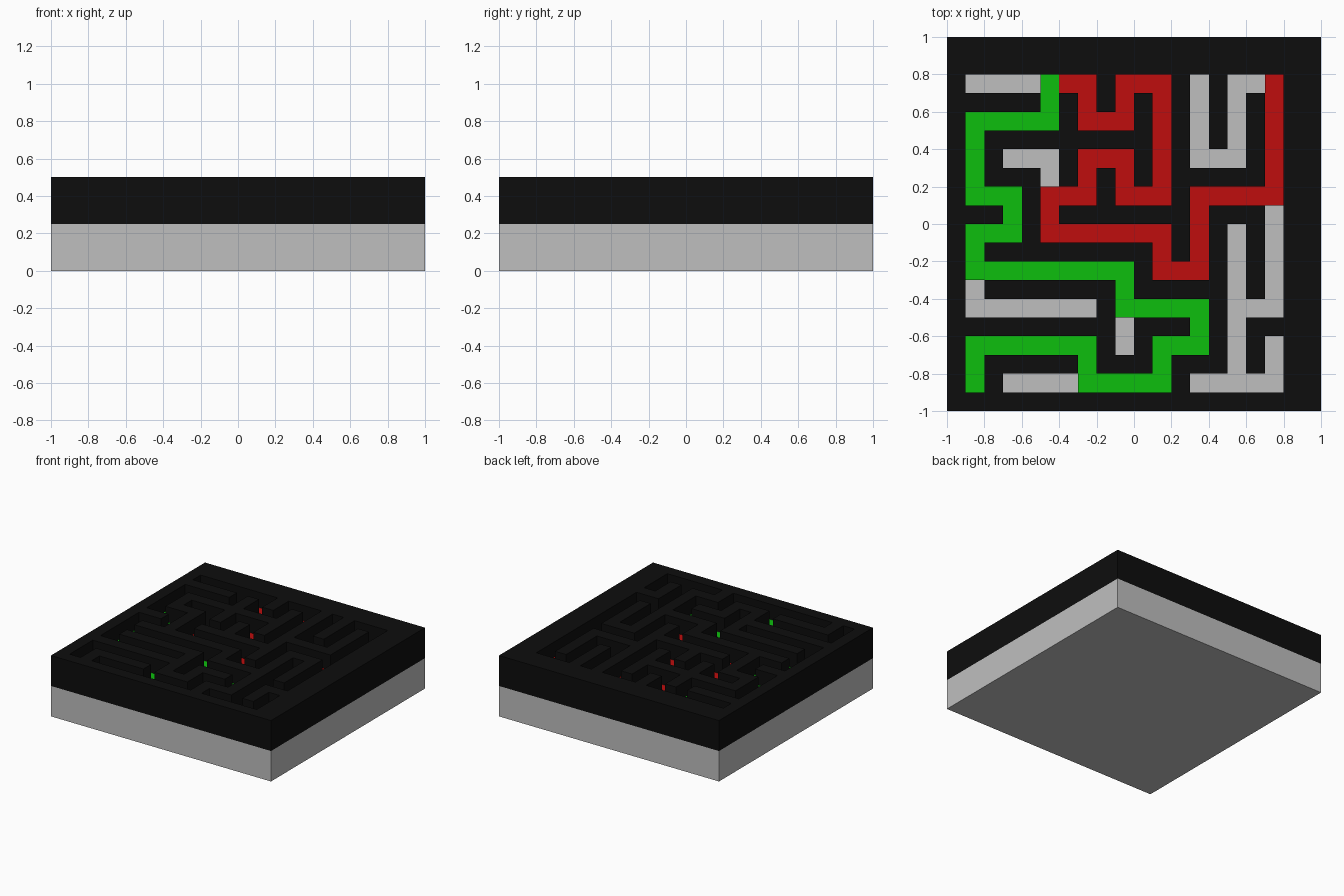
import bpy, bmesh

if "Cube" in bpy.data.objects:
    bpy.data.objects.remove(bpy.data.objects["Cube"])

CELL, N = 0.1, 20          # square grid of cells over the 2 x 2 board
BASE_TOP, PATH_TOP, WALL_TOP = 0.25, 0.375, 0.5


def material(name, r, g, b):
    m = bpy.data.materials.new(name)
    m.diffuse_color = (r, g, b, 1)
    m.use_nodes = True
    m.node_tree.nodes["Principled BSDF"].inputs["Base Color"].default_value = m.diffuse_color
    return m


grey = material("light grey", 0.522, 0.522, 0.522)
black = material("black", 0.004, 0.004, 0.004)
green = material("green", 0.004, 0.522, 0.004)
red = material("red", 0.522, 0.004, 0.004)


def trace(points):
    """Cells covered by a right-angled route through (column, row) points."""
    cells = set()
    for (c0, r0), (c1, r1) in zip(points, points[1:]):
        for c in range(min(c0, c1), max(c0, c1) + 1):
            for r in range(min(r0, r1), max(r0, r1) + 1):
                cells.add((c, r))
    return cells


def cell_block(name, cells, z0, z1, mat):
    """Solid made by extruding a set of grid cells upwards."""
    bm = bmesh.new()
    for c, r in sorted(cells):
        x, y = c * CELL - 1, r * CELL - 1
        bm.faces.new([bm.verts.new((x + dx * CELL, y + dy * CELL, z0))
                      for dx, dy in ((0, 0), (1, 0), (1, 1), (0, 1))])
    bmesh.ops.remove_doubles(bm, verts=bm.verts, dist=0.001)
    ext = bmesh.ops.extrude_face_region(bm, geom=bm.faces[:], use_keep_orig=True)
    top = [v for v in ext["geom"] if isinstance(v, bmesh.types.BMVert)]
    bmesh.ops.translate(bm, verts=top, vec=(0, 0, z1 - z0))
    bmesh.ops.recalc_face_normals(bm, faces=bm.faces)
    me = bpy.data.meshes.new(name)
    bm.to_mesh(me)
    bm.free()
    me.materials.append(mat)
    ob = bpy.data.objects.new(name, me)
    bpy.context.collection.objects.link(ob)
    return ob


# Routes through the maze
green_cells = trace([(5, 17), (5, 15), (1, 15), (1, 11), (3, 11), (3, 9), (1, 9),
                     (1, 7), (9, 7), (9, 5), (13, 5), (13, 3), (11, 3), (11, 1),
                     (7, 1), (7, 3), (1, 3), (1, 1)])
red_cells = trace([(6, 17), (7, 17), (7, 15), (9, 15), (9, 17), (11, 17), (11, 11),
                   (9, 11), (9, 13), (7, 13), (7, 11), (5, 11), (5, 9), (11, 9),
                   (11, 7), (13, 7), (13, 11), (17, 11), (17, 17)])

# Dead ends, open down to the base
dead_ends = set()
for route in ([(1, 17), (4, 17)],
              [(3, 13), (5, 13), (5, 12)],
              [(13, 17), (13, 13), (15, 13), (15, 17), (16, 17)],
              [(17, 10), (17, 5), (15, 5)],
              [(15, 9), (15, 1)],
              [(13, 1), (17, 1), (17, 3)],
              [(1, 6), (1, 5), (7, 5)],
              [(9, 4), (9, 3)],
              [(3, 1), (6, 1)]):
    dead_ends |= trace(route)

# Base slab
bpy.ops.mesh.primitive_cube_add(size=1, location=(0, 0, BASE_TOP / 2))
base = bpy.context.object
base.name = "base"
base.scale = (2, 2, BASE_TOP)
base.data.materials.append(grey)

# Walls fill every cell that is not a corridor
every_cell = {(c, r) for c in range(N) for r in range(N)}
cell_block("maze_walls", every_cell - green_cells - red_cells - dead_ends,
           BASE_TOP, WALL_TOP, black)

# Raised coloured paths
cell_block("green_path", green_cells, BASE_TOP, PATH_TOP, green)
cell_block("red_path", red_cells, BASE_TOP, PATH_TOP, red)
